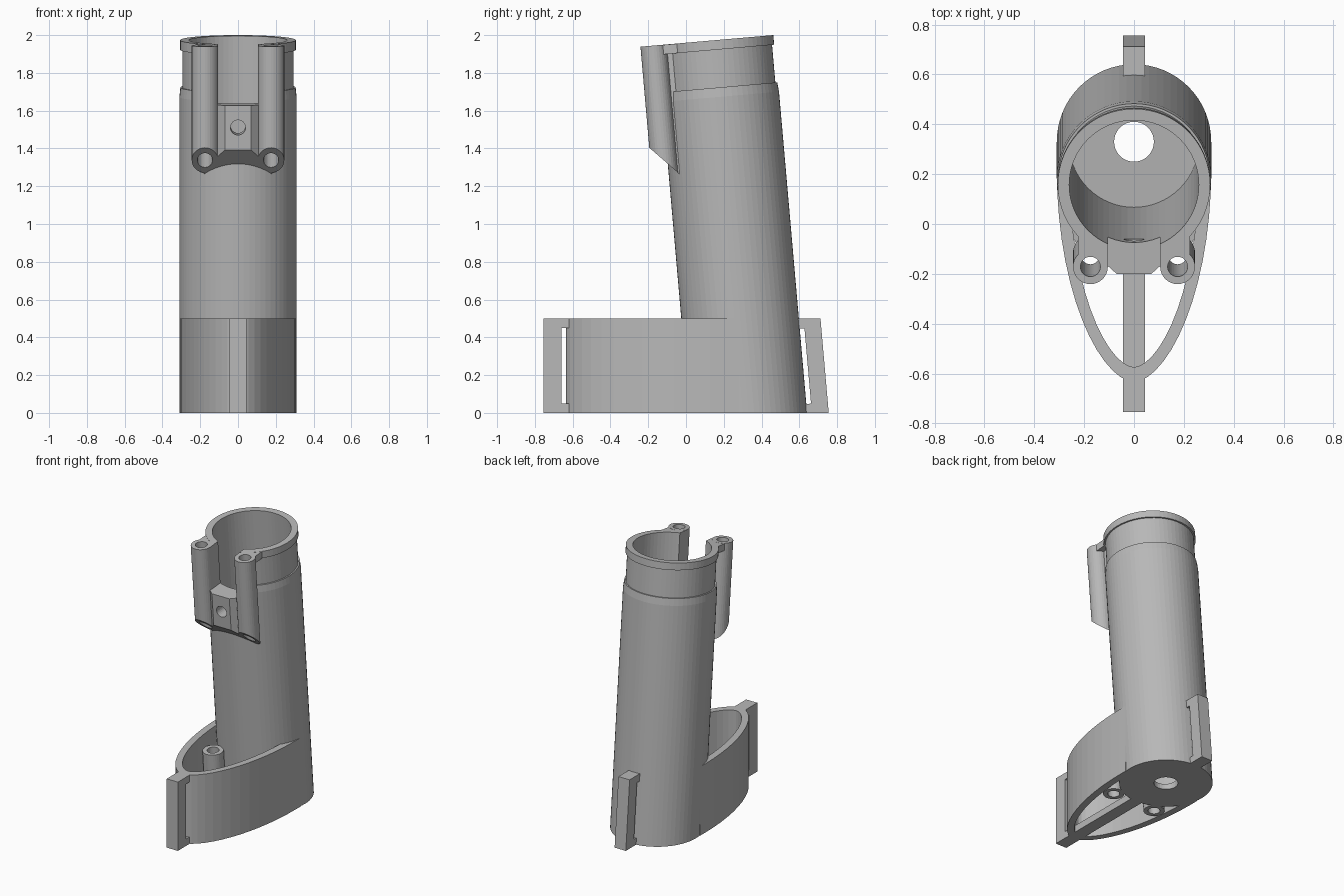
import bpy, bmesh, math
from mathutils import Matrix, Vector

cube = bpy.data.objects.get("Cube")
if cube:
    bpy.data.objects.remove(cube)

grey = bpy.data.materials.new("plain_grey")
grey.use_nodes = True
GREY = (0.48, 0.48, 0.48, 1)
grey.diffuse_color = GREY
grey.node_tree.nodes["Principled BSDF"].inputs["Base Color"].default_value = GREY

# Leaning frame shared by the tube and everything parallel to it
LEAN = Matrix.Translation((0, 0.33, 0)) @ Matrix.Rotation(math.radians(5), 4, 'X')
UPRIGHT = Matrix.Identity(4)
TOP = 1.981


def make(name, bm, matrix=UPRIGHT):
    bm.transform(matrix)
    bmesh.ops.recalc_face_normals(bm, faces=bm.faces)
    mesh = bpy.data.meshes.new(name)
    bm.to_mesh(mesh)
    bm.free()
    mesh.materials.append(grey)
    obj = bpy.data.objects.new(name, mesh)
    bpy.context.collection.objects.link(obj)
    return obj


def box(name, low, high, matrix=UPRIGHT):
    low, high = Vector(low), Vector(high)
    bm = bmesh.new()
    bmesh.ops.create_cube(bm, size=1)
    size = Matrix.Diagonal((*(high - low), 1))
    return make(name, bm, matrix @ Matrix.Translation((low + high) / 2) @ size)


def prism(name, outline, low, high, matrix=UPRIGHT):
    bm = bmesh.new()
    face = bm.faces.new([bm.verts.new((x, y, low)) for x, y in outline])
    new = bmesh.ops.extrude_face_region(bm, geom=[face])["geom"]
    verts = [v for v in new if isinstance(v, bmesh.types.BMVert)]
    bmesh.ops.translate(bm, verts=verts, vec=(0, 0, high - low))
    return make(name, bm, matrix)


def lathe(name, profile, matrix=UPRIGHT, sides=64):
    """Solid of revolution from (radius, height) pairs, capped at both ends."""
    bm = bmesh.new()
    rings = []
    for r, z in profile:
        rings.append([bm.verts.new((r * math.cos(math.tau * i / sides),
                                    r * math.sin(math.tau * i / sides), z))
                      for i in range(sides)])
    for a, b in zip(rings, rings[1:]):
        for i in range(sides):
            j = (i + 1) % sides
            bm.faces.new((a[i], a[j], b[j], b[i]))
    bm.faces.new(rings[0])
    bm.faces.new(rings[-1])
    return make(name, bm, matrix)


def combine(obj, others, operation='DIFFERENCE'):
    for other in others:
        mod = obj.modifiers.new("combine", 'BOOLEAN')
        mod.operation, mod.object, mod.solver = operation, other, 'EXACT'
    graph = bpy.context.evaluated_depsgraph_get()
    mesh = bpy.data.meshes.new_from_object(obj.evaluated_get(graph))
    obj.modifiers.clear()
    obj.data = mesh


def hull_outline(width, tip, centre=0.22, back=0.28, steps=28):
    points = [(width, back)]
    for i in range(steps + 1):
        t = math.pi * i / steps
        c = math.cos(t)
        points.append((math.copysign(abs(c) ** 1.15, c) * width,
                       centre - (centre - tip) * math.sin(t)))
    return points + [(-width, back)]


# Cutters
above_ground = box("above_ground_cutter", (-2, -2, 0), (2, 2, 4))
base_slab = box("base_slab_cutter", (-2, -2, 0), (2, 2, 0.5))
bore = lathe("bore_cutter", [(0.26, 0.045), (0.26, 2.3)], LEAN)
drain = lathe("drain_cutter", [(0.08, -0.5), (0.08, 0.3)],
              Matrix.Translation((0, 0.33, 0)), 32)
slot = box("slot_cutter", (-0.105, -0.6, 1.667), (0.105, -0.1, 2.3), LEAN)
slope = box("slope_cutter", (-1, -1, -1), (1, 1, 0),
            Matrix.Translation((0, -0.19, 1.40)) @ Matrix.Rotation(math.radians(-41), 4, 'X'))
screw_hole = lathe("screw_hole_cutter", [(0.04, 0), (0.04, 0.4)],
                   LEAN @ Matrix.Translation((0, -0.15, 1.55))
                   @ Matrix.Rotation(math.radians(90), 4, 'X'), 24)
cutters = [above_ground, base_slab, bore, drain, slot, slope, screw_hole]

# Leaning main tube with recessed neck and collar
tube = lathe("main_tube", [(0.31, -0.1), (0.31, 1.68), (0.305, 1.73), (0.295, 1.73),
                           (0.295, 1.93), (0.306, 1.93), (0.306, TOP)], LEAN)
combine(tube, [above_ground], 'INTERSECT')
combine(tube, [bore, drain, slot, screw_hole])

# Pointed open base wall
hull = prism("base_wall", hull_outline(0.31, -0.635), 0, 0.5)
hollow = prism("base_hollow_cutter", hull_outline(0.26, -0.575, back=0.5), -0.5, 1)
cutters.append(hollow)
combine(hull, [hollow, bore])

# Centre rib along the open bottom
box("bottom_rib", (-0.045, -0.6, 0), (0.045, 0.06, 0.05))

# Guide tubes with webs, and short sockets below on the same axis
for side, label in ((1, "left"), (-1, "right")):
    axis = LEAN @ Matrix.Translation((side * 0.175, -0.33, 0))
    pin = lathe(label + "_pin_cutter", [(0.04, -0.3), (0.04, 2.3)], axis, 32)
    cutters.append(pin)
    guide = lathe(label + "_guide_tube", [(0.07, 1.15), (0.07, TOP)], axis, 32)
    combine(guide, [slope, pin])
    for part, outer, low in (("web", 0.18, 1.15), ("collar_web", 0.225, 1.93)):
        xs = sorted((side * 0.105, side * outer))
        web = box(label + "_" + part, (xs[0], -0.33, low), (xs[1], -0.2, TOP - 0.001), LEAN)
        combine(web, [slope, pin, bore])
    socket = lathe(label + "_socket", [(0.07, -0.1), (0.07, 0.43)], axis, 32)
    combine(socket, [above_ground], 'INTERSECT')
    combine(socket, [pin])

# Chamfered screw block between the guide tubes
block = prism("screw_block", [(-0.11, -0.2), (0.11, -0.2), (0.11, -0.35), (0.07, -0.386),
                              (-0.07, -0.386), (-0.11, -0.35)], 1.15, 1.667, LEAN)
combine(block, [slope, bore, screw_hole])

# Front strap bar
W = 0.045
box("front_strap_bar", (-W, -0.755, 0), (W, -0.66, 0.5))
for name, z in (("lower", 0), ("upper", 0.45)):
    box("front_strap_" + name + "_tie", (-W, -0.665, z), (W, -0.605, z + 0.05))

# Back strap bar, leaning with the tube
for name, low, high in (("bar", (0.335, -0.2), (0.424, 0.7)),
                        ("lower_tie", (0.29, -0.2), (0.34, 0.02)),
                        ("upper_tie", (0.29, 0.42), (0.34, 0.7))):
    part = box("back_strap_" + name, (-W, *low), (W, *high), LEAN)
    combine(part, [base_slab], 'INTERSECT')

for cutter in cutters:
    bpy.data.objects.remove(cutter)
